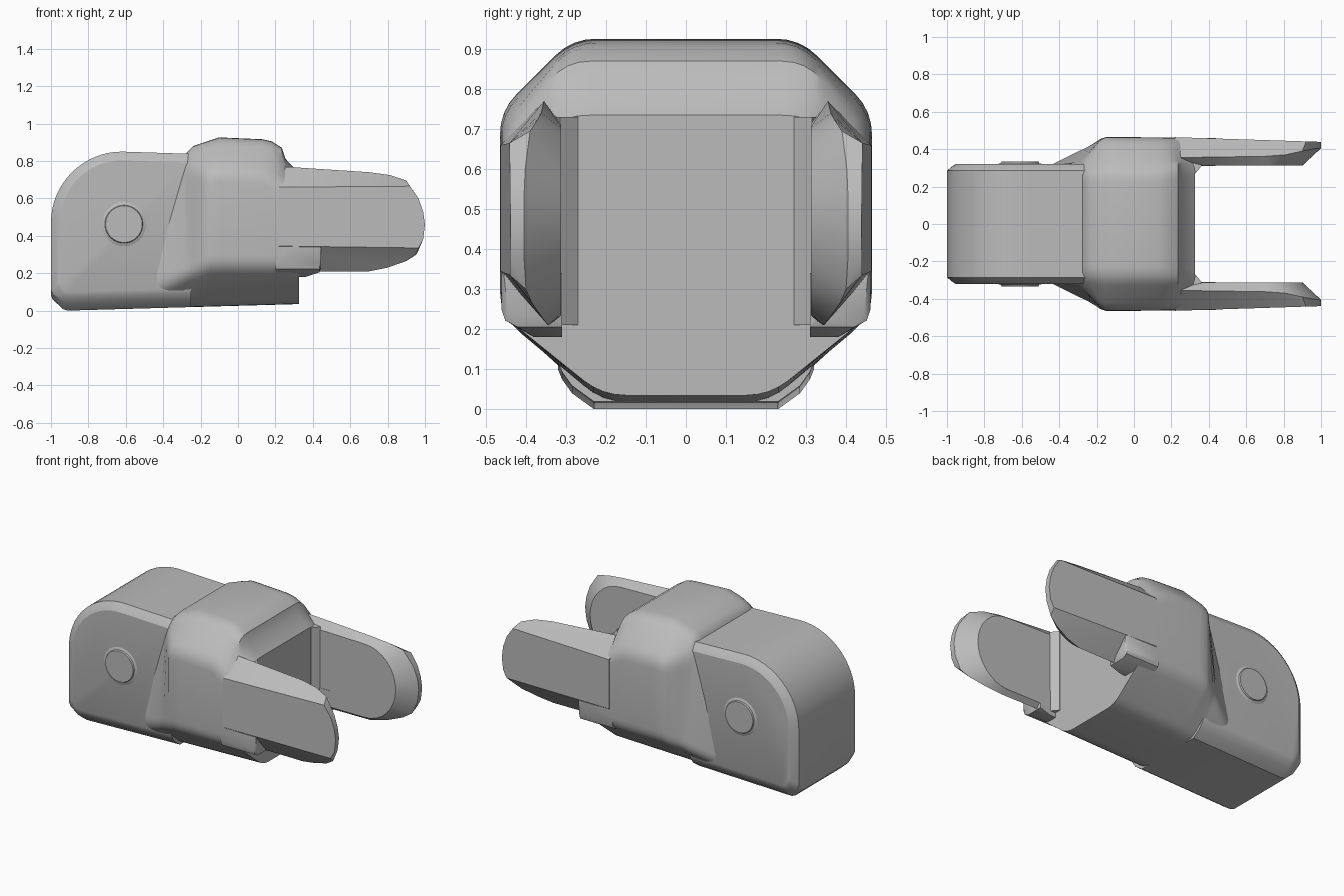
import bpy, bmesh, math
from mathutils import Vector

if "Cube" in bpy.data.objects:
    bpy.data.objects.remove(bpy.data.objects["Cube"])

metal = bpy.data.materials.new("plain_grey")
metal.diffuse_color = (0.5, 0.5, 0.5, 1)
metal.use_nodes = True
metal.node_tree.nodes["Principled BSDF"].inputs["Base Color"].default_value = metal.diffuse_color


def finish(name, bm, angle=32):
    bmesh.ops.recalc_face_normals(bm, faces=bm.faces[:])
    me = bpy.data.meshes.new(name)
    bm.to_mesh(me)
    bm.free()
    me.materials.append(metal)
    ob = bpy.data.objects.new(name, me)
    bpy.context.collection.objects.link(ob)
    bpy.ops.object.select_all(action='DESELECT')
    ob.select_set(True)
    bpy.context.view_layer.objects.active = ob
    bpy.ops.object.shade_smooth_by_angle(angle=math.radians(angle))
    return ob


def loft(name, rings, angle=32):
    """Skin a row of closed rings and cap both ends."""
    bm = bmesh.new()
    rows = [[bm.verts.new(p) for p in r] for r in rings]
    n = len(rows[0])
    for a, b in zip(rows, rows[1:]):
        for i in range(n):
            j = (i + 1) % n
            bm.faces.new((a[i], a[j], b[j], b[i]))
    bm.faces.new(rows[0])
    bm.faces.new(rows[-1])
    return finish(name, bm, angle)


def hull(name, pts, angle=32):
    bm = bmesh.new()
    for p in pts:
        bm.verts.new(p)
    res = bmesh.ops.convex_hull(bm, input=bm.verts[:])
    loose = [v for v in bm.verts if not v.link_faces]
    bmesh.ops.delete(bm, geom=loose, context='VERTS')
    bmesh.ops.dissolve_limit(bm, angle_limit=0.01, verts=bm.verts[:], edges=bm.edges[:])
    return finish(name, bm, angle)


def rounded(corners, r, seg=4):
    """Replace each corner of a closed outline by a short curve."""
    out = []
    n = len(corners)
    for i, c in enumerate(corners):
        c = Vector(c)
        d0 = Vector(corners[i - 1]) - c
        d1 = Vector(corners[(i + 1) % n]) - c
        a = c + d0 * min(0.45, r / d0.length)
        b = c + d1 * min(0.45, r / d1.length)
        for k in range(seg + 1):
            t = k / seg
            out.append(a * (1 - t) ** 2 + c * 2 * t * (1 - t) + b * t * t)
    return out


def belly(x):
    return max(0, (x + 0.92) * 0.028)


# Tongue: round-backed block, chamfered towards both sides
def tongue_ring(y, inset, lift):
    r = 0.38 - inset
    pts = [(-0.25, belly(-0.25) + lift), (-0.91, lift), (-0.935, lift + 0.008),
           (-0.99 + inset, 0.058 + lift * 0.8), (-1 + inset, 0.08 + lift * 0.8)]
    for k in range(17):
        a = math.pi - k / 16 * math.pi / 2
        pts.append((-0.62 + r * math.cos(a), 0.47 + r * math.sin(a)))
    pts.append((-0.25, 0.838 - inset))
    return [(x, y, z) for x, z in pts]


side = [(0.32, 0.047, 0.10), (0.31, 0.03, 0.075), (0.285, 0.0, 0.04), (0.23, 0.0, 0.0)]
rows = [(-y, i, l) for y, i, l in side] + [s for s in reversed(side)]
loft("tongue", [tongue_ring(*s) for s in rows], 25)

# Collar: x, upper width, lower width, shoulder height, top, corner cut y, corner cut z
sections = [
    (-0.45, 0.312, 0.312, 0.10, 0.30, 0.05, 0.05),
    (-0.29, 0.325, 0.40, 0.18, 0.79, 0.04, 0.05),
    (-0.275, 0.34, 0.405, 0.19, 0.845, 0.06, 0.09),
    (-0.24, 0.38, 0.42, 0.205, 0.88, 0.10, 0.13),
    (-0.18, 0.45, 0.455, 0.225, 0.90, 0.165, 0.165),
    (-0.15, 0.465, 0.465, 0.235, 0.91, 0.18, 0.175),
    (-0.10, 0.465, 0.465, 0.235, 0.926, 0.18, 0.18),
    (0.13, 0.463, 0.463, 0.235, 0.916, 0.18, 0.18),
    (0.18, 0.462, 0.462, 0.235, 0.905, 0.17, 0.20),
    (0.235, 0.461, 0.461, 0.235, 0.87, 0.16, 0.20),
    (0.255, 0.461, 0.461, 0.235, 0.81, 0.16, 0.15),
    (0.325, 0.459, 0.459, 0.235, 0.735, 0.16, 0.08),
]


def collar_ring(x, wu, wl, shoulder, top, cy, cz):
    half = [(0.21, belly(x)), (wl, shoulder), (wu, top - cz), (wu - cy, top)]
    full = half + [(-y, z) for y, z in reversed(half)]
    return [(x, p.x, p.y) for p in rounded(full, 0.06)]


loft("collar", [collar_ring(*s) for s in sections], 35)

for s, tag in ((-1, "front"), (1, "back")):
    # Fork arm: chamfered bar with a round tip, hollowed towards the inside
    outer = [(0.22, 0.66), (0.92, 0.665), (0.965, 0.60), (0.99, 0.53), (1.0, 0.46),
             (0.99, 0.38), (0.965, 0.335), (0.22, 0.345)]
    pts = [(x, s * (0.464 - (x - 0.22) * 0.032), z) for x, z in outer]
    ridge = [(0.24, 0.77, 0.355), (0.70, 0.74, 0.362), (0.81, 0.725, 0.37),
             (0.90, 0.695, 0.39), (0.24, 0.21, 0.34), (0.70, 0.21, 0.345),
             (0.80, 0.23, 0.36), (0.90, 0.265, 0.385), (0.955, 0.30, 0.40),
             (0.965, 0.60, 0.402), (0.99, 0.53, 0.405), (1.0, 0.46, 0.405), (0.99, 0.38, 0.405)]
    pts += [(x, s * y, z) for x, z, y in ridge]
    for k in range(17):
        a = -math.pi / 2 + k / 16 * math.pi
        pts.append((0.68 + 0.22 * math.cos(a), s * 0.312, 0.47 + 0.235 * math.sin(a)))
    pts += [(0.24, s * 0.312, 0.235), (0.24, s * 0.312, 0.715)]
    hull(tag + "_arm", pts, 22)

    # Root of the arm: outer cheek and inner corner fillet
    cheek = [(0.31, 0.205), (0.42, 0.205), (0.452, 0.222), (0.461, 0.25), (0.461, 0.34), (0.31, 0.34)]
    pts = [(x, s * y, z) for x in (0.2, 0.435) for y, z in cheek]
    pts += [(0.445, s * y, z) for y, z in ((0.33, 0.23), (0.445, 0.24), (0.455, 0.335), (0.33, 0.335))]
    pts += [(x, s * y, 0.18) for x in (0.2, 0.36) for y in (0.31, 0.38)]
    hull(tag + "_cheek", pts)
    fillet = [(0.30, 0.27), (0.328, 0.27), (0.365, 0.315), (0.30, 0.33)]
    hull(tag + "_corner_fillet", [(x, s * y, z) for x, y in fillet for z in (0.21, 0.73)])

    # Pin head with a flared foot
    rings = []
    for r, y in ((0.125, 0.315), (0.115, 0.322), (0.102, 0.325), (0.098, 0.333)):
        rings.append([(-0.61 + r * math.cos(k * math.pi / 16), s * y,
                       0.462 + r * math.sin(k * math.pi / 16)) for k in range(32)])
    loft(tag + "_pin", rings)
